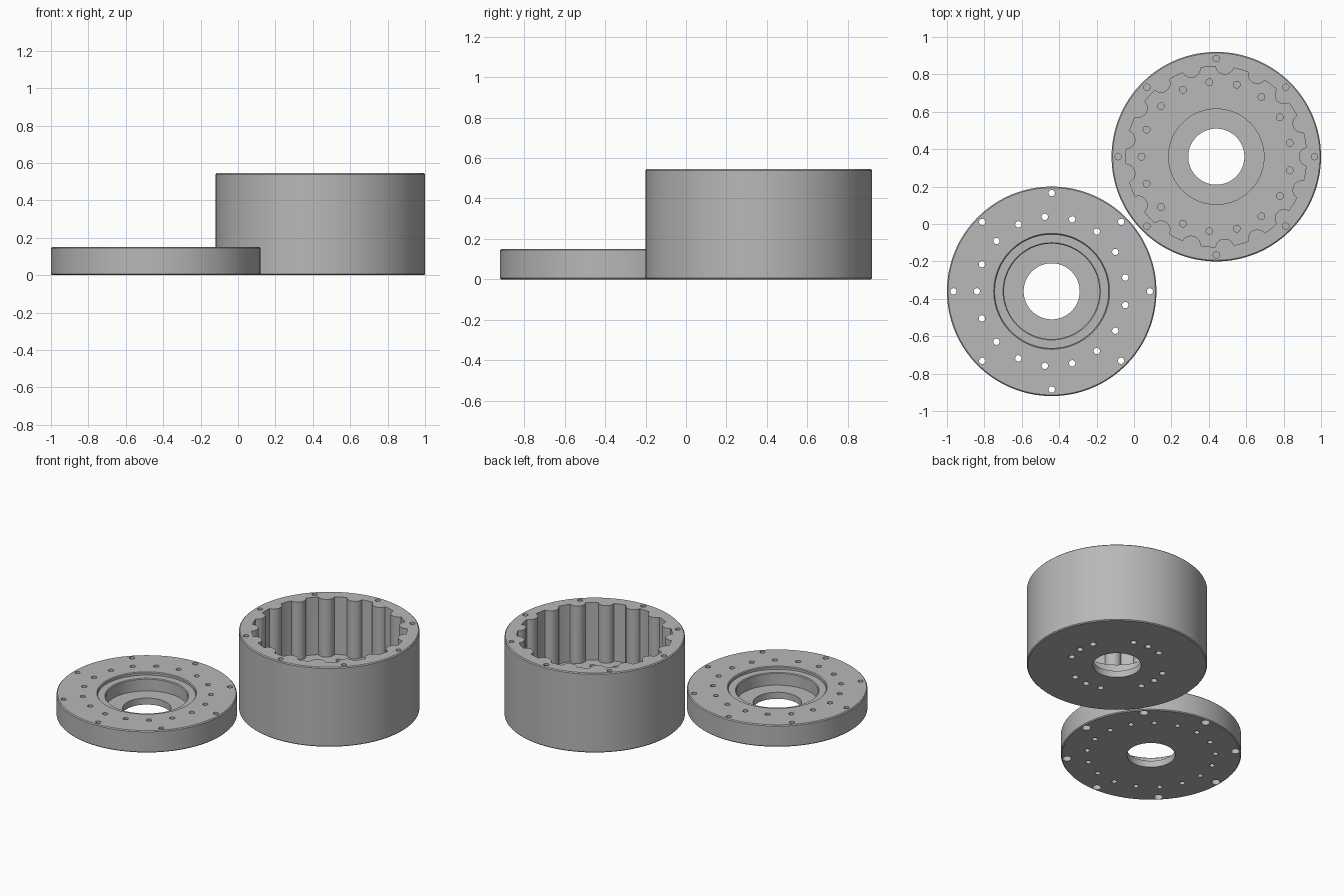
import bpy, bmesh, math
from mathutils import Vector

if "Cube" in bpy.data.objects:
    bpy.data.objects.remove(bpy.data.objects["Cube"])

R = 0.56          # outer radius of both parts
LOBES = 17        # lobes and pin holes
grey = bpy.data.materials.new("machined grey")
grey.diffuse_color = (0.48, 0.48, 0.48, 1)
grey.use_nodes = True
grey.node_tree.nodes["Principled BSDF"].inputs["Base Color"].default_value = grey.diffuse_color


def make(name, bm, loc):
    bmesh.ops.recalc_face_normals(bm, faces=bm.faces)
    me = bpy.data.meshes.new(name)
    bm.to_mesh(me)
    bm.free()
    ob = bpy.data.objects.new(name, me)
    ob.location = loc
    me.materials.append(grey)
    bpy.context.collection.objects.link(ob)
    return ob


def ring_body(name, profile, loc, seg=128):
    """Revolve a closed (radius, height) profile around z."""
    bm = bmesh.new()
    rings = []
    for i in range(seg):
        a = 2 * math.pi * i / seg
        rings.append([bm.verts.new((r * math.cos(a), r * math.sin(a), z)) for r, z in profile])
    n = len(profile)
    for i in range(seg):
        p, q = rings[i], rings[(i + 1) % seg]
        for j in range(n):
            k = (j + 1) % n
            bm.faces.new((p[j], q[j], q[k], p[k]))
    return make(name, bm, loc)


def prism(bm, pts, z0, z1):
    lo = [bm.verts.new((x, y, z0)) for x, y in pts]
    hi = [bm.verts.new((x, y, z1)) for x, y in pts]
    bm.faces.new(lo[::-1])
    bm.faces.new(hi)
    for i in range(len(pts)):
        j = (i + 1) % len(pts)
        bm.faces.new((lo[i], lo[j], hi[j], hi[i]))


def holes(bm, angles, dist, rad, z0, z1, seg=20):
    """Round drill shapes placed on a bolt circle."""
    for a in angles:
        cx, cy = dist * math.cos(a), dist * math.sin(a)
        prism(bm, [(cx + rad * math.cos(2 * math.pi * i / seg),
                    cy + rad * math.sin(2 * math.pi * i / seg)) for i in range(seg)], z0, z1)


def cut(ob, bm):
    cutter = make("cutter", bm, ob.location)
    cutter.hide_render = True
    mod = ob.modifiers.new("cut", 'BOOLEAN')
    mod.operation, mod.solver, mod.object = 'DIFFERENCE', 'EXACT', cutter
    bpy.context.view_layer.objects.active = ob
    bpy.ops.object.modifier_apply(modifier=mod.name)
    bpy.data.objects.remove(cutter)


bolts = [math.radians(45 * i) for i in range(8)]
pins = [math.pi + 2 * math.pi * i / LOBES for i in range(LOBES)]
c = 0.006   # edge chamfer

# Cover plate: bore, bearing seat and shallow step
H = 0.15
cover = ring_body("cover_plate", [
    (0.15, 0), (R - c, 0), (R, c), (R, H - c), (R - c, H),
    (0.31, H), (0.305, H - 0.005), (0.305, H - 0.02), (0.26, H - 0.02),
    (0.255, H - 0.025), (0.255, 0.045), (0.15, 0.045)], Vector((-0.44, -0.36, 0)))
bm = bmesh.new()
holes(bm, bolts, 0.525, 0.017, -0.05, 0.2)
holes(bm, pins, 0.40, 0.017, -0.05, 0.2)
cut(cover, bm)
# Counterbores for the bolt heads underneath
bm = bmesh.new()
holes(bm, bolts, 0.525, 0.028, -0.05, 0.06)
cut(cover, bm)

# Housing: cup with bore and bearing seat in the floor
H, FLOOR = 0.545, 0.15
housing = ring_body("lobed_housing", [
    (0.15, 0), (R - c, 0), (R, c), (R, H - c), (R - c, H),
    (0.255, H), (0.255, 0.045), (0.15, 0.045)], Vector((0.44, 0.36, 0)))

# Lobed cavity: flats in line with the pins, round ribs between them
pts = []
step = 2 * math.pi / LOBES
for a in pins:
    for t in (-0.19, 0, 0.19):
        pts.append((0.483 * math.cos(a + t * step), 0.483 * math.sin(a + t * step)))
    m = a + step / 2
    u, v = Vector((math.cos(m), math.sin(m))), Vector((-math.sin(m), math.cos(m)))
    for i in range(11):
        b = math.radians(-80 + 16 * i)
        pts.append(tuple(u * (0.488 - 0.047 * math.cos(b)) + v * 0.05 * math.sin(b)))
bm = bmesh.new()
prism(bm, pts, FLOOR, 0.7)
cut(housing, bm)

# Blind holes: bolts in the rim, pins in the floor, four groups of three below
bm = bmesh.new()
holes(bm, bolts, 0.525, 0.017, H - 0.12, 0.7)
holes(bm, pins, 0.40, 0.018, FLOOR - 0.05, FLOOR + 0.03)
mounts = [math.radians(90 * g + d) for g in range(4) for d in (-20, 0, 20)]
holes(bm, mounts, 0.30, 0.02, -0.05, 0.06)
cut(housing, bm)

# Smooth round walls, crisp edges
for ob in (cover, housing):
    bpy.ops.object.select_all(action='DESELECT')
    ob.select_set(True)
    bpy.context.view_layer.objects.active = ob
    bpy.ops.object.shade_smooth_by_angle(angle=math.radians(30))
